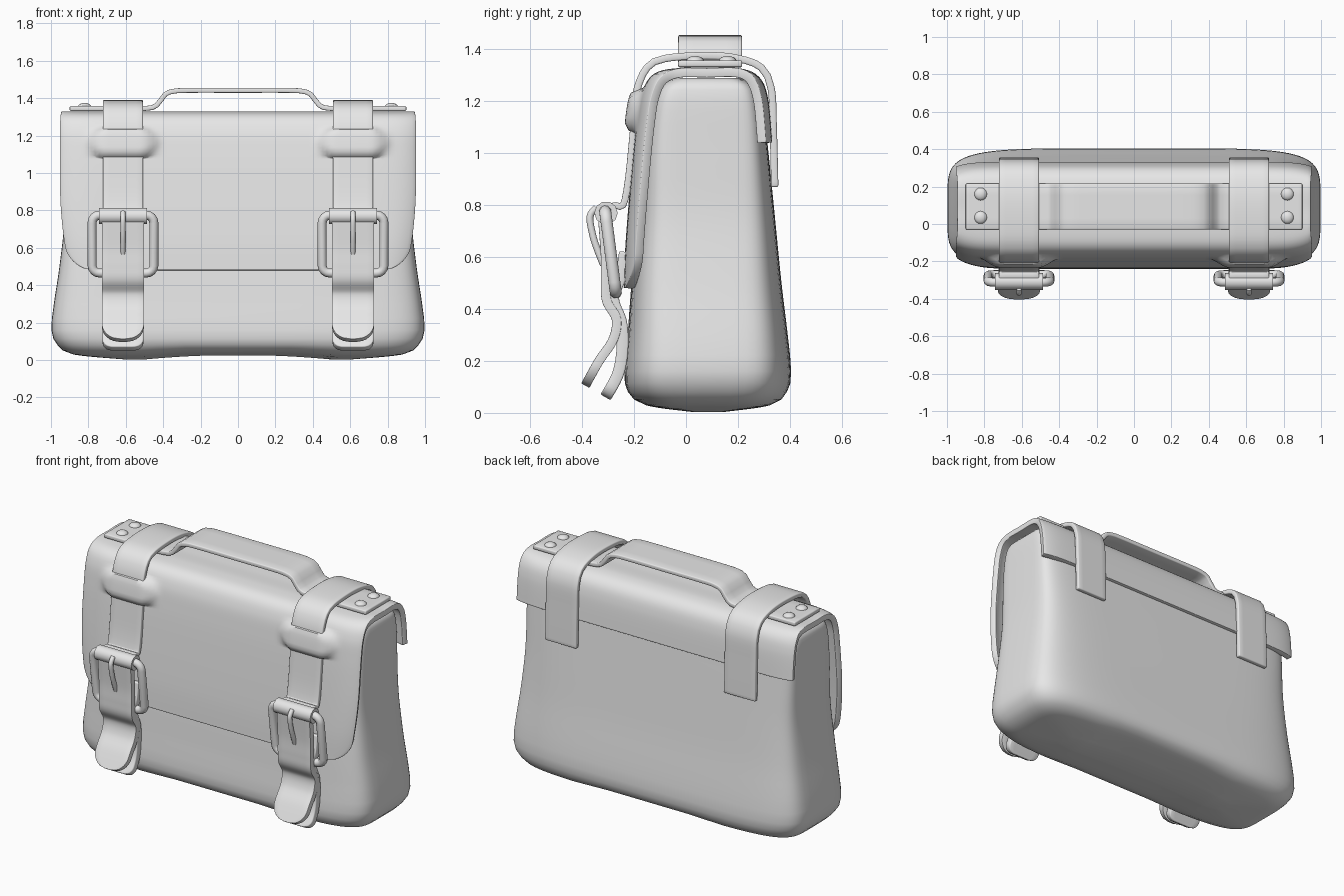
import bpy, bmesh, math
from mathutils import Vector

cube = bpy.data.objects.get("Cube")
if cube:
    bpy.data.objects.remove(cube, do_unlink=True)

grey = bpy.data.materials.new("plain_grey")
grey.use_nodes = True
grey.diffuse_color = (0.8, 0.8, 0.8, 1)
grey.node_tree.nodes["Principled BSDF"].inputs["Base Color"].default_value = (0.8, 0.8, 0.8, 1)


def clamp(v):
    return max(0.0, min(1.0, v))


def smooth_path(points, step):
    """Rounded path through the points, evenly sampled."""
    pts = [Vector(p) for p in points]
    out = []
    for i in range(len(pts) - 1):
        b, c = pts[i], pts[i + 1]
        a, d = pts[max(i - 1, 0)], pts[min(i + 2, len(pts) - 1)]
        n = max(2, int((c - b).length / step))
        for k in range(n):
            t = k / n
            out.append(b + (c - a) * (t / 2) + (a * 2 - b * 5 + c * 4 - d) * (t * t / 2)
                       + (b * 3 - a - c * 3 + d) * (t ** 3 / 2))
    return out + [pts[-1]]


def finish(name, bm, angle=40):
    mesh = bpy.data.meshes.new(name)
    bm.to_mesh(mesh)
    bm.free()
    obj = bpy.data.objects.new(name, mesh)
    bpy.context.collection.objects.link(obj)
    mesh.materials.append(grey)
    bpy.ops.object.select_all(action="DESELECT")
    obj.select_set(True)
    bpy.context.view_layer.objects.active = obj
    bpy.ops.object.shade_smooth_by_angle(angle=math.radians(angle))
    return obj


def sheet(name, path, half_width, thick, place, cols=6, step=0.03, corner=0.0, bevel=0.006):
    """Thick strip along a path; corner rounds the outline at the path start."""
    bm = bmesh.new()
    rows, dist, last = [], 0.0, None
    for p in smooth_path(path, step):
        dist += (p - last).length if last else 0
        last = p
        w = half_width
        if dist < corner:
            w -= corner - math.sqrt(max(0, corner ** 2 - (corner - dist) ** 2))
        rows.append([bm.verts.new(place(p[0], p[1], w * (2 * j / cols - 1)))
                     for j in range(cols + 1)])
    for r, s in zip(rows, rows[1:]):
        for j in range(cols):
            bm.faces.new((r[j], r[j + 1], s[j + 1], s[j]))
    obj = finish(name, bm)
    solid = obj.modifiers.new("thickness", "SOLIDIFY")
    solid.thickness, solid.offset = thick, 0
    edge = obj.modifiers.new("soft_edge", "BEVEL")
    edge.width, edge.segments, edge.limit_method = bevel, 2, "ANGLE"
    edge.angle_limit = math.radians(50)


def tube(name, points, radius, closed=False):
    curve = bpy.data.curves.new(name, "CURVE")
    curve.dimensions = "3D"
    curve.bevel_depth, curve.bevel_resolution, curve.use_fill_caps = radius, 3, True
    line = curve.splines.new("POLY")
    line.points.add(len(points) - 1)
    for point, co in zip(line.points, points):
        point.co = (*co, 1)
    line.use_cyclic_u = closed
    line.use_smooth = True
    curve.materials.append(grey)
    bpy.context.collection.objects.link(bpy.data.objects.new(name, curve))


# Bag body: rounded-rectangle rings (height, half width, front, back), boxier near the top
sections = [(0.003, 0.6, 0.02, 0.15), (0.03, 0.88, -0.16, 0.33), (0.08, 0.965, -0.225, 0.39),
            (0.16, 0.998, -0.237, 0.405), (0.3, 0.985, -0.225, 0.392), (0.5, 0.955, -0.21, 0.368),
            (0.75, 0.928, -0.185, 0.343), (1.0, 0.925, -0.165, 0.318), (1.2, 0.925, -0.135, 0.295),
            (1.265, 0.915, -0.1, 0.265), (1.29, 0.88, -0.05, 0.21)]
bm = bmesh.new()
rings = []
COUNT = 72
for z, hx, front, back in smooth_path(sections, 0.05):
    exponent = 0.4 - 0.17 * clamp(z / 1.1)
    ring = []
    for k in range(COUNT):
        a = 2 * math.pi * (k + 0.5) / COUNT
        c, s = (math.copysign(abs(v) ** exponent, v) for v in (math.cos(a), math.sin(a)))
        arch = 0.025 * clamp(1 - (hx * c / 0.5) ** 2) * clamp(1 - z / 0.1)
        ring.append(bm.verts.new((hx * c, (front + back) / 2 + (back - front) / 2 * s, z + arch)))
    rings.append(ring)
for r, s in zip(rings, rings[1:]):
    for k in range(COUNT):
        n = (k + 1) % COUNT
        bm.faces.new((r[k], r[n], s[n], s[k]))
low = rings[0]
for k in range(COUNT // 2 - 1):
    bm.faces.new((low[COUNT - 1 - k], low[COUNT - 2 - k], low[k + 1], low[k]))
bm.faces.new(rings[-1])
finish("bag_body", bm, 60)

STRAP_X = 0.615


def flap_place(y, z, x):
    # Pinched bridges over the straps, fading out sideways; ends turned towards the body
    d = max(0, abs(abs(x) - STRAP_X) - 0.1)
    side = clamp(1 - d / 0.12)
    band = clamp(min(z - 1.085, 1.24 - z) / (0.02 + 0.7 * d))
    turn = abs(x / 0.94) ** 14
    if y < 0:
        y += 0.035 * turn * clamp(-y / 0.1) - 0.045 * side * side * (3 - 2 * side) * band
    else:
        y -= 0.022 * turn * clamp((y - 0.2) / 0.08)
    return (x * (1 - 0.05 * clamp((0.95 - z) / 0.45) ** 2), y, z)


# Flap folded over the top
flap = [(-0.222, 0.48), (-0.215, 0.65), (-0.195, 0.9), (-0.175, 1.1), (-0.155, 1.22),
        (-0.115, 1.29), (-0.03, 1.31), (0.08, 1.31), (0.2, 1.31), (0.27, 1.28),
        (0.3, 1.2), (0.315, 1.04)]
sheet("flap", flap, 0.945, 0.036, flap_place, cols=90, step=0.015, corner=0.13, bevel=0.01)

# Carrying handle with its end plates
half = [(0.9, 1.345), (0.7, 1.345), (0.5, 1.345), (0.435, 1.362), (0.39, 1.42),
        (0.34, 1.438), (0.25, 1.442), (0, 1.442)]
handle = half + [(-x, z) for x, z in half[-2::-1]]
sheet("handle", handle, 0.123, 0.026, lambda x, z, w: (x, 0.093 + w, z), cols=4)

over_top = [(0.342, 0.87), (0.336, 1.1), (0.328, 1.25), (0.29, 1.33), (0.2, 1.365), (0.08, 1.376),
            (-0.08, 1.365), (-0.15, 1.33), (-0.19, 1.24), (-0.195, 1.15)]
front_strap_path = [(-0.2, 1.12), (-0.222, 0.9), (-0.242, 0.8), (-0.27, 0.8), (-0.3, 0.79)]
outer_tail_path = [(-0.388, 0.105), (-0.335, 0.2), (-0.282, 0.28), (-0.268, 0.36), (-0.305, 0.43),
                   (-0.31, 0.5), (-0.31, 0.6), (-0.32, 0.74)]
inner_tail_path = [(-0.31, 0.06), (-0.262, 0.15), (-0.245, 0.25), (-0.25, 0.35), (-0.28, 0.44),
                   (-0.25, 0.53), (-0.235, 0.62)]

for side, sx in (("left", 1), ("right", -1)):
    cx = sx * STRAP_X

    def strap_place(y, z, w):
        return (cx + w, y, z)

    # Straps
    sheet(side + "_top_strap", over_top, 0.107, 0.028, strap_place)
    sheet(side + "_front_strap", front_strap_path, 0.107, 0.026, strap_place)
    sheet(side + "_outer_tail", outer_tail_path, 0.113, 0.036, strap_place, step=0.012, corner=0.095)
    sheet(side + "_inner_tail", inner_tail_path, 0.11, 0.045, strap_place, step=0.012, corner=0.05)

    # Buckle frame: rounded rectangle leaning against the flap
    frame = []
    for qx, qz, start in ((1, 1, 0), (-1, 1, 90), (-1, -1, 180), (1, -1, 270)):
        for k in range(5):
            a = math.radians(start + 22.5 * k)
            x = qx * 0.125 + 0.04 * math.cos(a)
            z = 0.62 + qz * 0.115 + 0.04 * math.sin(a)
            frame.append((cx + x, -0.27 - 0.13 * (z - 0.46), z))
    tube(side + "_buckle_frame", frame, 0.024, True)

    # Buckle roller and prong
    tube(side + "_buckle_roller", [(cx - 0.128, -0.308, 0.77), (cx + 0.128, -0.308, 0.77)], 0.045)
    prong = [(-0.345, 0.79), (-0.37, 0.755), (-0.358, 0.68), (-0.338, 0.62), (-0.318, 0.57)]
    tube(side + "_buckle_prong", [(cx, p[0], p[1]) for p in smooth_path(prong, 0.01)], 0.014)

    # Handle rivets
    for label, y in (("front", 0.035), ("back", 0.16)):
        bm = bmesh.new()
        bmesh.ops.create_uvsphere(bm, u_segments=16, v_segments=8, radius=0.035)
        bmesh.ops.scale(bm, vec=(1, 1, 0.6), verts=bm.verts)
        bmesh.ops.translate(bm, vec=(sx * 0.82, y, 1.354), verts=bm.verts)
        finish(side + "_" + label + "_rivet", bm)
